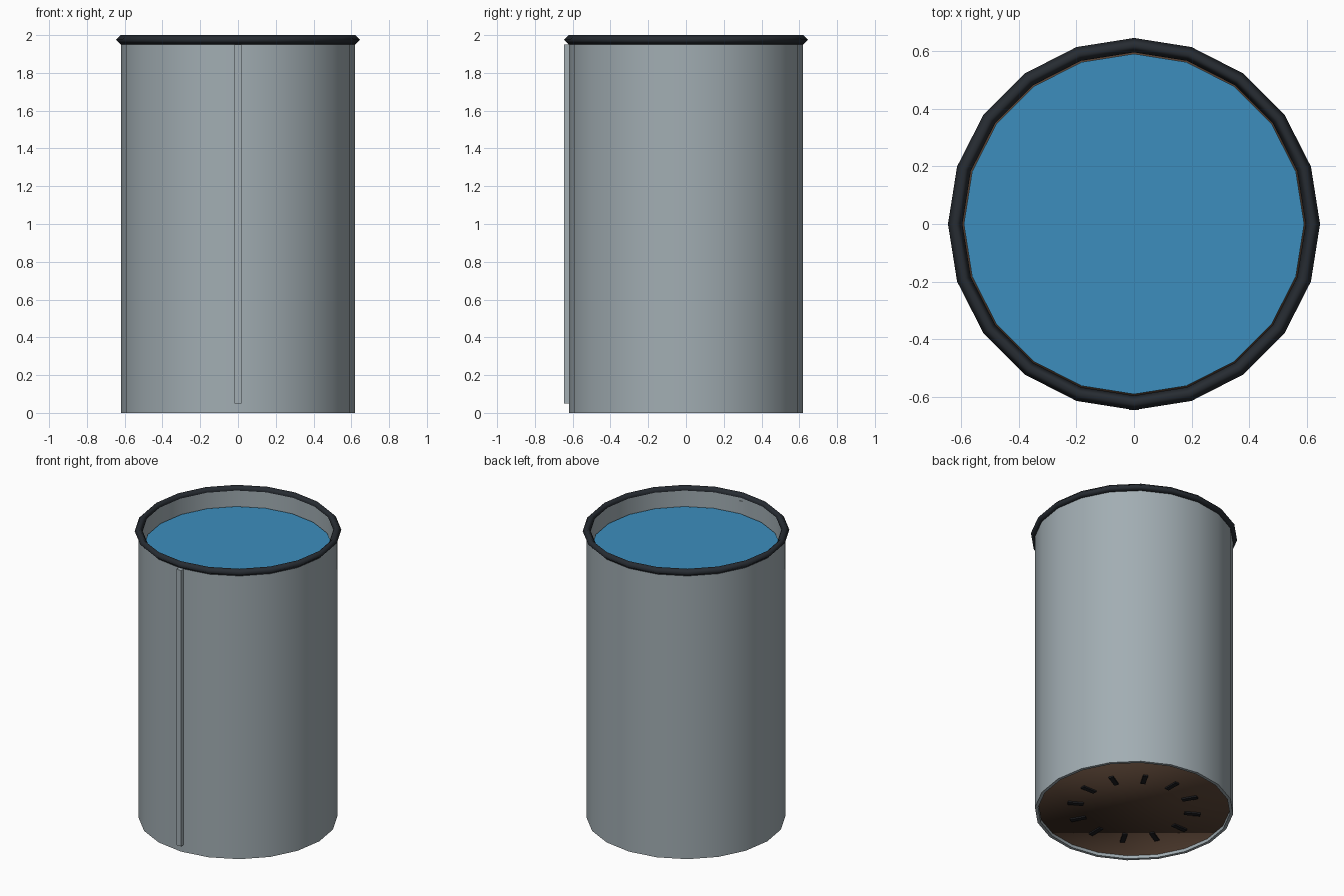
import bpy, bmesh, math

if "Cube" in bpy.data.objects:
    bpy.data.objects.remove(bpy.data.objects["Cube"])

SIDES = 20


def material(name, rgb):
    m = bpy.data.materials.new(name)
    m.diffuse_color = (*rgb, 1)
    m.use_nodes = True
    m.node_tree.nodes["Principled BSDF"].inputs["Base Color"].default_value = m.diffuse_color
    return m


STEEL = material("steel", (0.36, 0.42, 0.45))
DARK = material("dark_rubber", (0.02, 0.025, 0.032))
WATER = material("water_blue", (0.045, 0.27, 0.51))
BROWN = material("brown_floor", (0.085, 0.048, 0.03))
BLACK = material("slot_black", (0.012, 0.012, 0.014))


def finish(obj, name, mat, smooth=None):
    obj.name = name
    obj.data.materials.append(mat)
    if smooth == "angle":
        bpy.ops.object.shade_smooth_by_angle(angle=math.radians(30))
    elif smooth == "all":
        bpy.ops.object.shade_smooth()
    return obj


def disc(name, radius, z0, z1, mat, smooth=None):
    bpy.ops.mesh.primitive_cylinder_add(vertices=SIDES, radius=radius, depth=z1 - z0,
                                        location=(0, 0, (z0 + z1) / 2))
    return finish(bpy.context.object, name, mat, smooth)


def box(name, size, loc, mat, turn=0):
    bpy.ops.mesh.primitive_cube_add(size=1, location=loc, rotation=(0, 0, turn))
    obj = bpy.context.object
    obj.scale = size
    return finish(obj, name, mat)


# Open tube wall: a closed rectangular section swept round the axis
bm = bmesh.new()
section = [(0.60, 0), (0.62, 0), (0.62, 1.97), (0.60, 1.97)]
rings = []
for i in range(SIDES):
    a = 2 * math.pi * i / SIDES
    rings.append([bm.verts.new((r * math.cos(a), r * math.sin(a), z)) for r, z in section])
for i in range(SIDES):
    p, q = rings[i], rings[(i + 1) % SIDES]
    for k in range(4):
        n = (k + 1) % 4
        bm.faces.new((p[k], q[k], q[n], p[n]))
bmesh.ops.recalc_face_normals(bm, faces=bm.faces)
mesh = bpy.data.meshes.new("tank_wall")
bm.to_mesh(mesh)
bm.free()
wall = bpy.data.objects.new("tank_wall", mesh)
bpy.context.collection.objects.link(wall)
bpy.context.view_layer.objects.active = wall
wall.select_set(True)
finish(wall, "tank_wall", STEEL, "angle")

# Rolled rim with a diamond section
bpy.ops.mesh.primitive_torus_add(major_radius=0.62, minor_radius=0.025,
                                 major_segments=SIDES, minor_segments=4,
                                 location=(0, 0, 1.975))
finish(bpy.context.object, "rim", DARK, "all")

# Vertical seam on the front, passing through the wall
box("seam", (0.036, 0.05, 1.9), (0, -0.62, 1.0), STEEL)

# Water near the top, floor at the bottom
disc("water", 0.59, 1.82, 1.865, WATER, "angle")
disc("floor", 0.598, 0.02, 0.06, BROWN, "all")

# Twelve radial slots on the underside of the floor
for i in range(12):
    a = i * math.pi / 6
    box(f"floor_slot_{i + 1}", (0.1, 0.03, 0.02),
        (0.37 * math.cos(a), 0.37 * math.sin(a), 0.02), BLACK, a)
